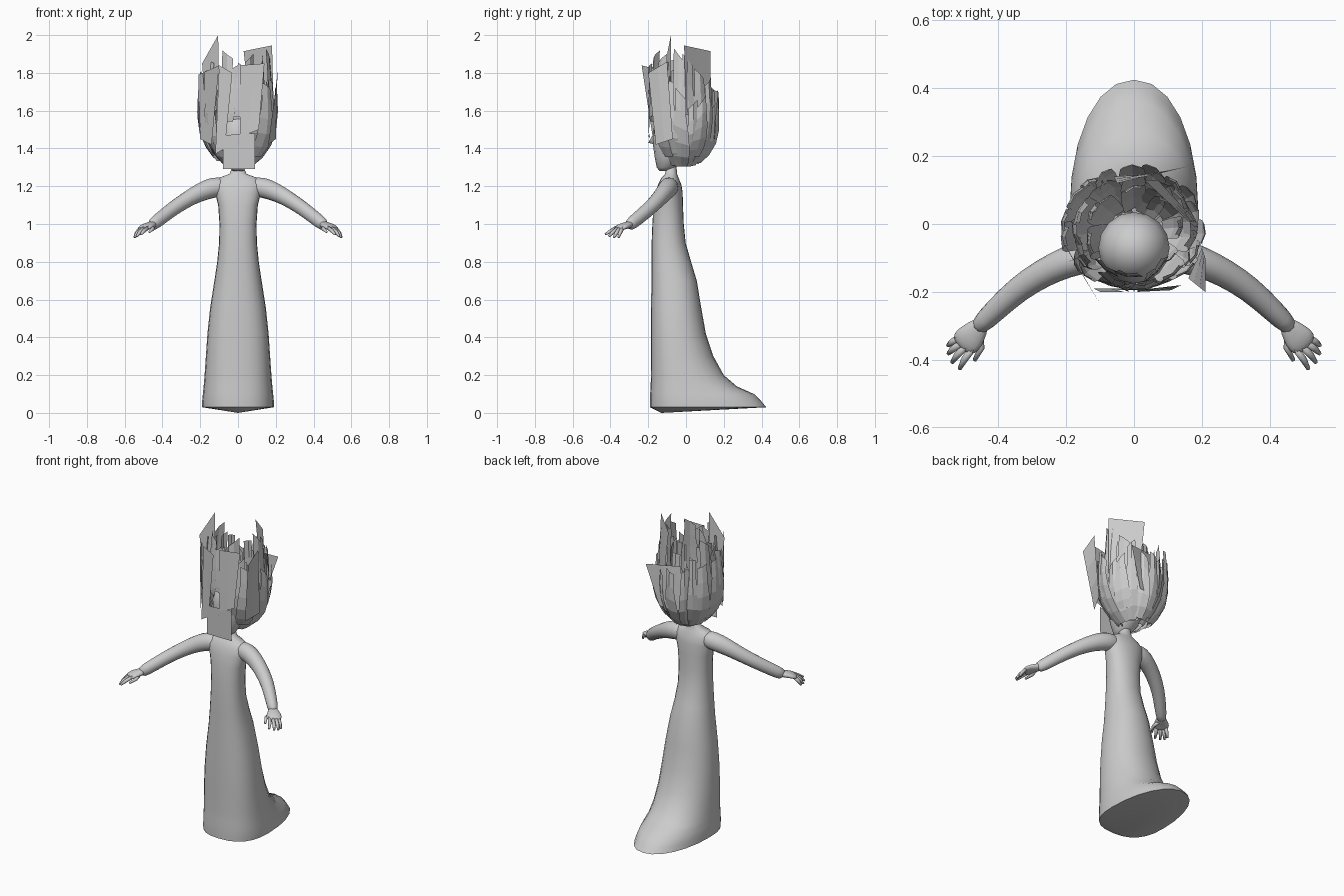
import bpy, bmesh, math, random
from mathutils import Vector

if "Cube" in bpy.data.objects:
    bpy.data.objects.remove(bpy.data.objects["Cube"])

random.seed(7)
grey = bpy.data.materials.new("plain_grey")
grey.diffuse_color = (0.6, 0.6, 0.6, 1)
grey.use_nodes = True
grey.node_tree.nodes["Principled BSDF"].inputs["Base Color"].default_value = grey.diffuse_color


def make(name, verts, faces, smooth=True, mirror=False, subsurf=0):
    me = bpy.data.meshes.new(name)
    me.from_pydata([tuple(v) for v in verts], [], faces)
    bm = bmesh.new()
    bm.from_mesh(me)
    bmesh.ops.recalc_face_normals(bm, faces=bm.faces)
    bm.to_mesh(me)
    bm.free()
    me.materials.append(grey)
    ob = bpy.data.objects.new(name, me)
    bpy.context.collection.objects.link(ob)
    for p in me.polygons:
        p.use_smooth = smooth
    if mirror:
        ob.modifiers.new("mirror", 'MIRROR').use_clip = False
    if subsurf:
        m = ob.modifiers.new("smooth", 'SUBSURF')
        m.levels = m.render_levels = subsurf
    return ob


def loft(rings, start=None, end=None):
    """Skin closed rings; the ends close onto a point or the ring centre."""
    n = len(rings[0])
    verts = [v for r in rings for v in r]
    faces = [(i * n + j, i * n + (j + 1) % n, (i + 1) * n + (j + 1) % n, (i + 1) * n + j)
             for i in range(len(rings) - 1) for j in range(n)]
    for ring, base, tip in ((rings[0], 0, start), (rings[-1], (len(rings) - 1) * n, end)):
        verts.append(tip or sum((Vector(v) for v in ring), Vector()) / n)
        faces += [(base + j, base + (j + 1) % n, len(verts) - 1) for j in range(n)]
    return verts, faces


def tube(path, radii, n=8):
    """Tube along a path; radii are (sideways, vertical) pairs."""
    pts = [Vector(p) for p in path]
    rings = []
    for i, p in enumerate(pts):
        t = (pts[min(i + 1, len(pts) - 1)] - pts[max(i - 1, 0)]).normalized()
        s = t.cross(Vector((0, 0, 1))).normalized()
        u = s.cross(t)
        a, b = radii[i]
        rings.append([p + s * a * math.cos(k * math.tau / n) + u * b * math.sin(k * math.tau / n)
                      for k in range(n)])
    return loft(rings)


# Gown with a train: z, half width, front y, widest y, back y
profile = [
    (0.03, 0.19, -0.19, 0.03, 0.425), (0.06, 0.19, -0.19, 0.02, 0.40),
    (0.10, 0.186, -0.19, 0.01, 0.36), (0.14, 0.182, -0.187, 0.0, 0.27),
    (0.20, 0.177, -0.186, -0.01, 0.20), (0.30, 0.17, -0.186, -0.03, 0.145),
    (0.42, 0.162, -0.186, -0.04, 0.105), (0.56, 0.147, -0.185, -0.05, 0.08),
    (0.70, 0.125, -0.183, -0.06, 0.057), (0.80, 0.11, -0.182, -0.08, 0.027),
    (0.90, 0.10, -0.182, -0.09, -0.002), (1.00, 0.098, -0.178, -0.09, -0.012),
    (1.10, 0.105, -0.172, -0.09, -0.016), (1.17, 0.122, -0.160, -0.09, -0.018),
    (1.21, 0.13, -0.148, -0.09, -0.025), (1.245, 0.10, -0.130, -0.085, -0.04),
    (1.265, 0.045, -0.110, -0.08, -0.047), (1.30, 0.03, -0.108, -0.078, -0.05),
    (1.36, 0.03, -0.105, -0.075, -0.05)]


def spow(v, e):
    return math.copysign(abs(v) ** e, v)


rings = []
for z, w, y0, yc, y1 in profile:
    ring = []
    for k in range(24):
        c, s = math.cos(k * math.tau / 24), math.sin(k * math.tau / 24)
        e = 0.8 if s < 0 else 0.95
        ring.append((w * spow(c, e), yc + spow(s, e) * ((yc - y0) if s < 0 else (y1 - yc)), z))
    rings.append(ring)
gown = make("gown", *loft(rings, start=Vector((0, -0.13, 0.0))))
bpy.context.view_layer.objects.active = gown
gown.select_set(True)
bpy.ops.object.shade_smooth_by_angle(angle=math.radians(50))

# Sleeved arms reaching outwards and forwards
make("arms", *tube(
    [(0.06, -0.085, 1.20), (0.13, -0.09, 1.195), (0.20, -0.112, 1.17), (0.27, -0.145, 1.13),
     (0.34, -0.19, 1.085), (0.41, -0.255, 1.03), (0.46, -0.305, 0.99)],
    [(0.05, 0.05), (0.058, 0.062), (0.05, 0.054), (0.046, 0.046),
     (0.042, 0.042), (0.037, 0.04), (0.032, 0.038)]), mirror=True, subsurf=1)

# Palms, fingers and thumbs
make("palms", *tube(
    [(0.445, -0.29, 1.00), (0.468, -0.318, 0.992), (0.49, -0.343, 0.985), (0.508, -0.362, 0.972)],
    [(0.025, 0.022), (0.04, 0.02), (0.05, 0.018), (0.042, 0.014)]), mirror=True, subsurf=1)
fingers = [((0.475, -0.365, 0.982), (0.500, -0.400, 0.962), (0.514, -0.427, 0.945)),
           ((0.495, -0.360, 0.980), (0.522, -0.388, 0.955), (0.536, -0.408, 0.935)),
           ((0.508, -0.350, 0.978), (0.535, -0.370, 0.950), (0.547, -0.382, 0.928)),
           ((0.515, -0.335, 0.980), (0.538, -0.350, 0.950), (0.548, -0.358, 0.928)),
           ((0.455, -0.325, 0.985), (0.450, -0.365, 0.975), (0.470, -0.402, 0.958))]
for i, f in enumerate(fingers):
    make("finger_%d" % (i + 1) if i < 4 else "thumb",
         *tube(f, [(0.011, 0.011), (0.010, 0.010), (0.006, 0.006)], 6), mirror=True)

# Head with a narrow chin, mostly hidden by the hair
head = [(1.28, 0.025, -0.115), (1.30, 0.05, -0.105), (1.35, 0.08, -0.085), (1.42, 0.10, -0.075),
        (1.49, 0.105, -0.07), (1.55, 0.09, -0.07), (1.59, 0.055, -0.07), (1.605, 0.02, -0.07)]
make("head", *loft([[(r * math.cos(k * math.tau / 16), y + r * math.sin(k * math.tau / 16), z)
                     for k in range(16)] for z, r, y in head]))
make("nose", [(-0.018, -0.16, 1.42), (0.018, -0.16, 1.42), (0, -0.20, 1.43), (0, -0.165, 1.49)],
     [(0, 1, 2), (1, 3, 2), (3, 0, 2), (0, 3, 1)])


# Upswept hair: open cards bent along a bowl-shaped outline
def bowl(z):
    pts = [(1.29, 0.05), (1.34, 0.115), (1.40, 0.16), (1.47, 0.195), (1.58, 0.21),
           (1.70, 0.205), (1.85, 0.19), (2.0, 0.18)]
    for (za, ra), (zb, rb) in zip(pts, pts[1:]):
        if z <= zb:
            return ra + (rb - ra) * (z - za) / (zb - za)
    return pts[-1][1]


def card(verts, faces, ang, width, z0, z1, scale, twist, slant):
    base = len(verts)
    rows = 6
    for i in range(rows):
        f = i / (rows - 1)
        z = z0 + (z1 - z0) * f ** 1.25
        r = bowl(z) * scale
        taper = width * (0.6 + 0.4 * math.sin(math.pi * min(f * 1.1 + 0.1, 1)))
        c = Vector((math.cos(ang) * r, math.sin(ang) * r * 0.93 - 0.022, z))
        side = Vector((-math.sin(ang + twist), math.cos(ang + twist), 0))
        for s in (-0.5, 0, 0.5):
            bulge = Vector((math.cos(ang), math.sin(ang), 0)) * (0.008 if s == 0 else 0)
            verts.append(c + side * s * taper + bulge + Vector((0, 0, s * slant * f)))
    for i in range(rows - 1):
        for j in range(2):
            a = base + i * 3 + j
            faces.append((a, a + 1, a + 4, a + 3))


verts, faces = [], []
for layer, (count, scale, low, high) in enumerate(
        [(19, 0.98, 1.66, 1.86), (17, 0.85, 1.70, 1.90), (11, 0.66, 1.72, 1.90)]):
    for k in range(count):
        ang = (k + 0.5 * layer + random.uniform(-0.3, 0.3)) * math.tau / count
        back = max(0, math.sin(ang))
        front = math.sin(ang) < -0.8
        if front and layer == 0:
            continue
        top = random.uniform(low, high) - 0.10 * back
        card(verts, faces, ang, random.uniform(0.06, 0.11),
             random.uniform(1.30, 1.36) + (0.22 if front else 0), top,
             scale * random.uniform(0.95, 1.03), random.uniform(-0.35, 0.35),
             random.uniform(-0.07, 0.07))
make("hair_cards", verts, faces, smooth=False)


# Single large locks given by their bottom and top edges
def lock(name, a, b, c, d):
    a, b, c, d = map(Vector, (a, b, c, d))
    vs = [a.lerp(d, i / 3).lerp(b.lerp(c, i / 3), j / 2) for i in range(4) for j in range(3)]
    fs = [(i * 3 + j, i * 3 + j + 1, i * 3 + j + 4, i * 3 + j + 3) for i in range(3) for j in range(2)]
    make(name, vs, fs, smooth=False)


lock("front_lock_low", (-0.08, -0.19, 1.29), (0.09, -0.19, 1.29), (0.09, -0.195, 1.48), (-0.08, -0.195, 1.47))
lock("front_lock_right", (0.01, -0.20, 1.46), (0.11, -0.195, 1.50), (0.14, -0.18, 1.85), (0.01, -0.195, 1.84))
lock("front_lock_left", (-0.12, -0.19, 1.37), (-0.07, -0.19, 1.40), (-0.03, -0.20, 1.80), (-0.10, -0.20, 1.84))
lock("left_lock", (-0.14, -0.17, 1.42), (-0.20, -0.07, 1.45), (-0.21, -0.05, 1.79), (-0.10, -0.235, 1.84))
lock("tall_back_lock", (0.19, 0.0, 1.58), (0.07, 0.13, 1.55), (0.03, 0.13, 1.915), (0.18, -0.01, 1.945))
lock("spike", (-0.17, -0.10, 1.60), (-0.10, -0.08, 1.60), (-0.105, -0.08, 2.0), (-0.19, -0.11, 1.85))
lock("right_lock", (0.20, -0.07, 1.45), (0.16, -0.16, 1.42), (0.21, -0.20, 1.80), (0.21, -0.10, 1.86))
lock("back_lock", (-0.06, 0.14, 1.45), (0.08, 0.15, 1.45), (0.16, 0.17, 1.70), (-0.05, 0.12, 1.72))
